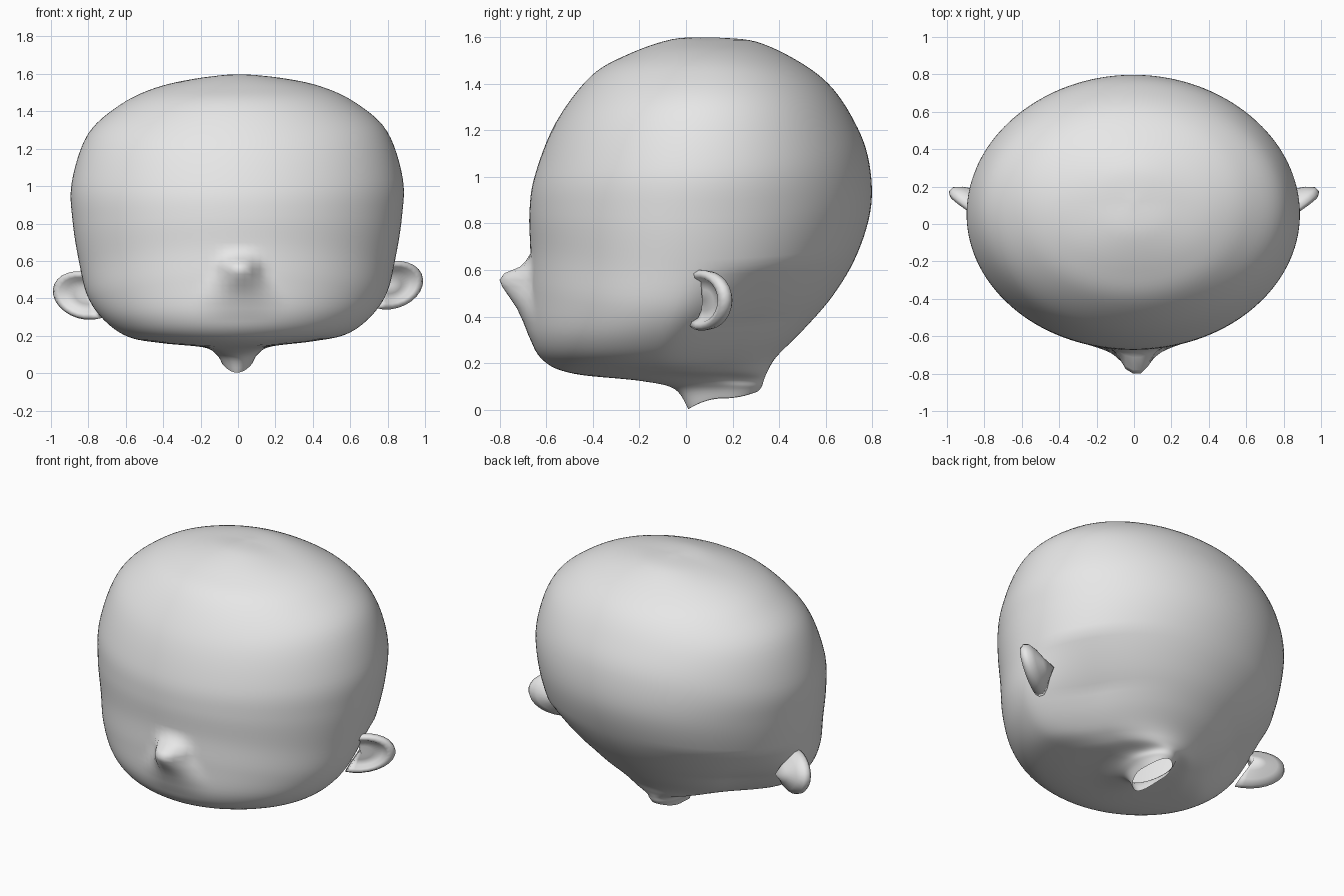
import bpy, bmesh, math
from mathutils import Vector

if "Cube" in bpy.data.objects:
    bpy.data.objects.remove(bpy.data.objects["Cube"])

skin = bpy.data.materials.new("pale_grey")
skin.diffuse_color = (0.8, 0.8, 0.8, 1)
skin.use_nodes = True
skin.node_tree.nodes["Principled BSDF"].inputs["Base Color"].default_value = skin.diffuse_color


def finish(bm, name):
    bmesh.ops.recalc_face_normals(bm, faces=bm.faces[:])
    mesh = bpy.data.meshes.new(name)
    bm.to_mesh(mesh)
    bm.free()
    for p in mesh.polygons:
        p.use_smooth = True
    mesh.materials.append(skin)
    obj = bpy.data.objects.new(name, mesh)
    bpy.context.collection.objects.link(obj)
    return obj


def spline(rows, steps):
    """Catmull-Rom interpolation through rows of numbers."""
    out = []
    n = len(rows)
    for i in range(n - 1):
        a, b, c, d = (rows[min(max(k, 0), n - 1)] for k in range(i - 1, i + 3))
        for s in range(steps):
            t = s / steps
            out.append([0.5 * (2 * q + (r - p) * t + (2 * p - 5 * q + 4 * r - w) * t * t
                               + (3 * q - p - 3 * r + w) * t ** 3)
                        for p, q, r, w in zip(a, b, c, d)])
    return out + [list(rows[-1])]


# Head loops, crown to neck: front y, front z, back y, back z, half width, side y, side z
LOOPS = [
    (0.10, 1.598, 0.14, 1.597, 0.02, 0.12, 1.597),
    (-0.06, 1.590, 0.30, 1.580, 0.22, 0.12, 1.578),
    (-0.25, 1.525, 0.47, 1.503, 0.44, 0.10, 1.530),
    (-0.41, 1.430, 0.61, 1.400, 0.63, 0.10, 1.440),
    (-0.56, 1.230, 0.71, 1.260, 0.80, 0.08, 1.285),
    (-0.65, 1.000, 0.78, 1.090, 0.885, 0.06, 1.030),
    (-0.672, 0.84, 0.795, 0.88, 0.88, 0.03, 0.820),
    (-0.668, 0.67, 0.735, 0.67, 0.845, 0.00, 0.600),
    (-0.675, 0.500, 0.63, 0.490, 0.80, -0.05, 0.420),
    (-0.67, 0.320, 0.50, 0.340, 0.71, -0.10, 0.290),
    (-0.61, 0.210, 0.39, 0.230, 0.58, -0.12, 0.200),
    (-0.48, 0.155, 0.35, 0.165, 0.40, -0.08, 0.165),
    (-0.20, 0.125, 0.335, 0.13, 0.18, 0.06, 0.140),
    (-0.05, 0.090, 0.325, 0.10, 0.11, 0.14, 0.100),
    (0.01, 0.003, 0.31, 0.080, 0.08, 0.16, 0.050),
]
# Nose depth by height
NOSE = [(0.67, 0), (0.62, 0.03), (0.60, 0.07), (0.585, 0.11), (0.565, 0.130),
        (0.53, 0.115), (0.43, 0.045), (0.36, 0.015), (0.29, 0)]


def nose_depth(x, z):
    for (z1, d1), (z2, d2) in zip(NOSE, NOSE[1:]):
        if z2 <= z <= z1:
            # the base spreads into the upper lip
            spread = 0.11 + 0.12 * min(max((0.54 - z) / 0.14, 0), 1)
            k = min(max((abs(x - 0.015) - 0.025) / spread, 0), 1)
            return (d1 + (d2 - d1) * (z1 - z) / (z1 - z2)) * (1 - k * k * (3 - 2 * k))
    return 0


def build_head():
    bm = bmesh.new()
    segs, rings = 128, []
    for yf, zf, yb, zb, w, ys, zs in spline(LOOPS, 6):
        # the lower back of the skull tapers towards the neck
        pinch = 0.2 * min(max((0.60 - zs) / 0.25, 0), 1) * min(max((zs - 0.10) / 0.08, 0), 1)
        ring = []
        for i in range(segs):
            t = 2 * math.pi * i / segs
            c = math.cos(t)
            ye, ze = (yf, zf) if c > 0 else (yb, zb)
            x = w * math.sin(t)
            y = ys + (ye - ys) * abs(c)
            z = zs + (ze - zs) * c * c
            if c < 0:
                k = min(-c / 0.6, 1)
                x *= 1 - pinch * k * k * (3 - 2 * k)
            if y < -0.4:
                y -= nose_depth(x, z)
            ring.append(bm.verts.new((x - 0.004, y, z + 0.012 * x)))
        rings.append(ring)
    for a, b in zip(rings, rings[1:]):
        for i in range(segs):
            j = (i + 1) % segs
            bm.faces.new((a[i], a[j], b[j], b[i]))
    # Crown closes, the neck stays open
    bm.faces.new(rings[0])
    finish(bm, "head")


# Ear section from the hollow over the rim to the back: reach, forward offset
EAR = [(0.0, 0.0), (0.35, -0.01), (0.62, -0.005), (0.75, 0.02), (0.90, 0.025),
       (1.0, 0.005), (0.97, -0.025), (0.75, -0.055), (0.40, -0.085), (0.0, -0.13)]


def build_ear(name, side, zc):
    bm = bmesh.new()
    centre = Vector((0.82, 0.07, zc))
    out = Vector((0.165, 0.11, 0))
    ahead = Vector((0.5, -0.85, 0))
    rows = []
    for i in range(17):
        a = math.radians(-110 + 220 * i / 16)
        row = []
        for r, f in EAR:
            p = centre + out * (r * math.cos(a)) + ahead * f
            # the lobe leans inward, the upper rim is fuller
            p.z += 0.13 * r * math.sin(a)
            p.x += 0.03 * r * math.sin(a)
            row.append(bm.verts.new((side * p.x, p.y, p.z)))
        rows.append(row)
    for a, b in zip(rows, rows[1:]):
        for k in range(len(EAR) - 1):
            bm.faces.new((a[k], a[k + 1], b[k + 1], b[k]))
    # Close both ends, hidden in the head
    for row in (rows[0], rows[-1]):
        bm.faces.new(row)
    bmesh.ops.remove_doubles(bm, verts=bm.verts[:], dist=0.0005)
    finish(bm, name)


build_head()
build_ear("right_ear", 1, 0.47)
build_ear("left_ear", -1, 0.415)
